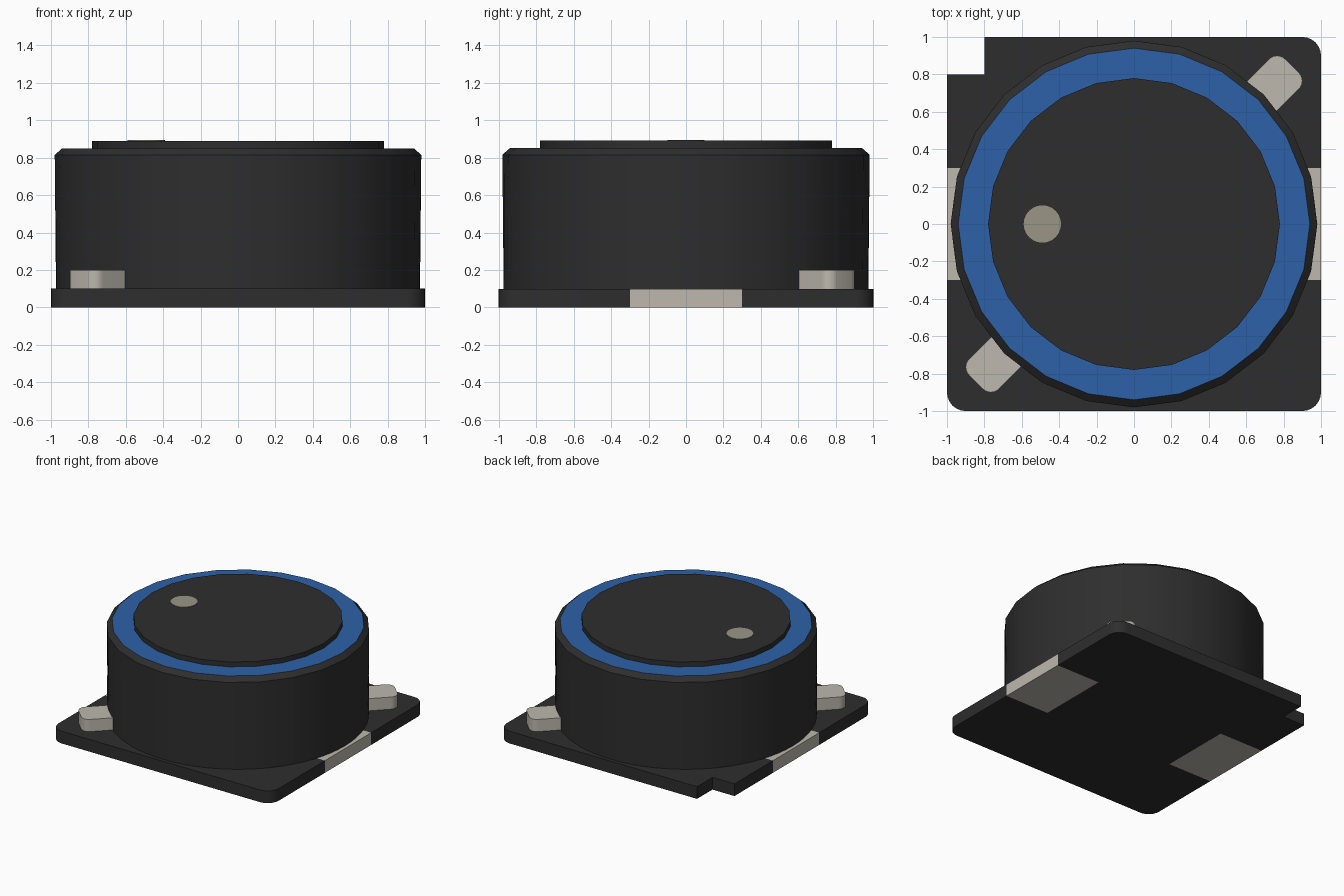
import bpy, bmesh
from math import pi, sin, cos, radians, atan2, tan
from mathutils import Vector

cube = bpy.data.objects.get("Cube")
if cube:
    bpy.data.objects.remove(cube, do_unlink=True)


def material(name, rgb):
    mat = bpy.data.materials.new(name)
    mat.use_nodes = True
    mat.diffuse_color = (*rgb, 1)
    mat.node_tree.nodes["Principled BSDF"].inputs["Base Color"].default_value = (*rgb, 1)
    return mat


DARK = material("dark ferrite", (0.027, 0.027, 0.027))
BLUE = material("blue resin", (0.025, 0.12, 0.39))
METAL = material("tinned metal", (0.51, 0.48, 0.42))
MARK = material("marker beige", (0.32, 0.30, 0.24))


def finish(name, bm, *mats):
    bmesh.ops.recalc_face_normals(bm, faces=bm.faces)
    mesh = bpy.data.meshes.new(name)
    bm.to_mesh(mesh)
    bm.free()
    for mat in mats:
        mesh.materials.append(mat)
    obj = bpy.data.objects.new(name, mesh)
    bpy.context.collection.objects.link(obj)
    bpy.ops.object.select_all(action='DESELECT')
    bpy.context.view_layer.objects.active = obj
    obj.select_set(True)
    bpy.ops.object.shade_smooth_by_angle(angle=radians(25))
    return obj


def rounded(corners, steps=6):
    """Outline from (x, y, radius) corners, right angles rounded by their radius."""
    out = []
    for i, (x, y, r) in enumerate(corners):
        p = Vector((x, y))
        if not r:
            out.append(p)
            continue
        a = (Vector(corners[i - 1][:2]) - p).normalized()
        b = (Vector(corners[(i + 1) % len(corners)][:2]) - p).normalized()
        centre = p + (a + b) * r
        for k in range(steps + 1):
            t = k / steps * pi / 2
            out.append(centre - b * r * cos(t) - a * r * sin(t))
    return out


def prism(name, outline, z0, z1, mat):
    bm = bmesh.new()
    face = bm.faces.new([bm.verts.new((x, y, z0)) for x, y in outline])
    top = bmesh.ops.extrude_face_region(bm, geom=[face])["geom"]
    for v in top:
        if isinstance(v, bmesh.types.BMVert):
            v.co.z = z1
    return finish(name, bm, mat)


def circle(r, n, cx=0):
    return [(cx + r * cos(2 * pi * k / n), r * sin(2 * pi * k / n)) for k in range(n)]


# Base plate with one notched corner and recesses for the terminals
prism("base_plate", rounded([
    (-1, -1, 0.1), (1, -1, 0.1), (1, -0.3, 0), (0.6, -0.3, 0), (0.6, 0.3, 0),
    (1, 0.3, 0), (1, 1, 0.1), (-0.8, 1, 0), (-0.8, 0.8, 0), (-1, 0.8, 0),
    (-1, 0.3, 0), (-0.6, 0.3, 0), (-0.6, -0.3, 0), (-1, -0.3, 0)]), 0, 0.1, DARK)

# Terminals and wire ends, one on each side
wire = rounded([(0.8, -0.113, 0), (1.195, -0.113, 0.06),
                (1.195, 0.113, 0.06), (0.8, 0.113, 0)])
for side, s in (("left", 1), ("right", -1)):
    prism(side + "_terminal", [(s * x, y) for x, y in
          ((0.6, -0.3), (1, -0.3), (1, 0.3), (0.6, 0.3))], 0, 0.1, METAL)
    c = s * cos(pi / 4)
    prism(side + "_wire_end", [(c * (u - v), c * (u + v)) for u, v in wire], 0.1, 0.2, METAL)

# Round body: circular foot rising to a faceted, chamfered rim
SIDES, SUB = 24, 3
N = SIDES * SUB
bm = bmesh.new()
rings = []
for r, z, faceted in ((0.973, 0.1, False), (0.98, 0.815, True), (0.94, 0.85, True)):
    ring = []
    for k in range(N):
        a = 2 * pi * k / N
        offset = (k % SUB) * 2 * pi / N - pi / SIDES
        rr = r * cos(pi / SIDES) / cos(offset) if faceted else r
        ring.append(bm.verts.new((rr * cos(a), rr * sin(a), z)))
    rings.append(ring)
for low, high in zip(rings, rings[1:]):
    for k in range(N):
        j = (k + 1) % N
        bm.faces.new((low[k], low[j], high[j], high[k]))
bm.faces.new(rings[0])
bm.faces.new(rings[-1]).material_index = 1
finish("round_body", bm, DARK, BLUE)

# Raised core and its orientation dot
prism("core_top", circle(0.78, SIDES), 0.85, 0.89, DARK)
prism("orientation_dot", circle(0.1, SIDES, -0.49), 0.89, 0.894, MARK)
